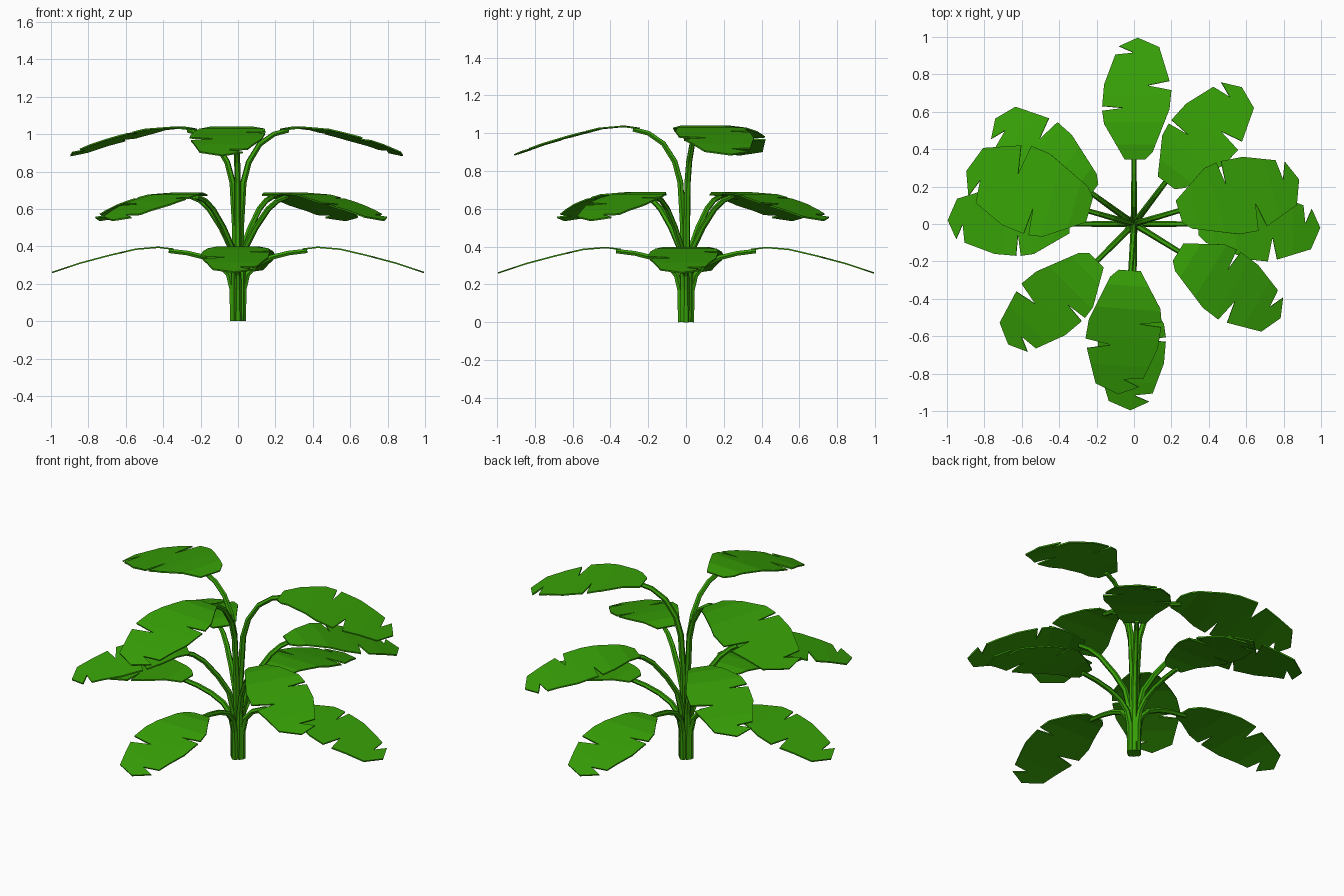
import bpy, bmesh, math
from mathutils import Matrix

if "Cube" in bpy.data.objects:
    bpy.data.objects.remove(bpy.data.objects["Cube"])

green = bpy.data.materials.new("leaf green")
green.diffuse_color = (0.038, 0.35, 0.002, 1)
green.use_nodes = True
green.node_tree.nodes["Principled BSDF"].inputs["Base Color"].default_value = green.diffuse_color

# Leaf outline: (distance along leaf, sideways), with three torn notches
OUTLINE = [(0, .05), (.19, .16), (.26, .17), (.275, .055), (.285, .17), (.40, .16),
           (.56, .10), (.57, 0), (.605, .08), (.65, -.02), (.60, -.135), (.42, -.19),
           (.395, -.07), (.37, -.2), (.27, -.19), (.04, -.10), (0, -.06)]
# Droop of the leaf along its length
DROOP = [(0, 0), (.08, .01), (.2, .0), (.35, -.035), (.5, -.075), (.65, -.125)]


def droop(u):
    for (a, za), (b, zb) in zip(DROOP, DROOP[1:]):
        if u <= b + 1e-5:
            return za + (zb - za) * (u - a) / (b - a)
    return DROOP[-1][1]


def make_leaf(name, angle, width, length, r0, z0, sag):
    bm = bmesh.new()
    bm.faces.new([bm.verts.new((u, v, 0)) for u, v in OUTLINE])
    bmesh.ops.triangulate(bm, faces=bm.faces[:])
    for u, _ in DROOP[1:-1]:
        bmesh.ops.bisect_plane(bm, geom=bm.verts[:] + bm.edges[:] + bm.faces[:],
                               plane_co=(u, 0, 0), plane_no=(1, 0, 0))
    for v in bm.verts:
        u = v.co.x
        v.co = (r0 + u * length, v.co.y * width, z0 + sag * droop(u))
    bmesh.ops.recalc_face_normals(bm, faces=bm.faces[:])
    if sum(f.normal.z for f in bm.faces) < 0:
        bmesh.ops.reverse_faces(bm, faces=bm.faces[:])
    bm.transform(Matrix.Rotation(math.radians(angle), 4, 'Z'))
    me = bpy.data.meshes.new(name)
    bm.to_mesh(me)
    bm.free()
    me.materials.append(green)
    ob = bpy.data.objects.new(name, me)
    bpy.context.collection.objects.link(ob)
    mod = ob.modifiers.new("thickness", 'SOLIDIFY')
    mod.thickness = 0.008
    mod.offset = 0


def make_stem(name, angle, path):
    cu = bpy.data.curves.new(name, 'CURVE')
    cu.dimensions = '3D'
    cu.bevel_depth = 0.019
    cu.bevel_resolution = 1
    cu.use_fill_caps = True
    sp = cu.splines.new('POLY')
    sp.points.add(len(path) - 1)
    a = math.radians(angle)
    for i, (p, (r, z)) in enumerate(zip(sp.points, path)):
        p.co = (r * math.cos(a), r * math.sin(a), z, 1)
        p.radius = 1 - 0.3 * i / (len(path) - 1)
    sp.use_smooth = False
    cu.materials.append(green)
    ob = bpy.data.objects.new(name, cu)
    bpy.context.collection.objects.link(ob)
    # turn the tube into a mesh
    bpy.ops.object.select_all(action='DESELECT')
    ob.select_set(True)
    bpy.context.view_layer.objects.active = ob
    bpy.ops.object.convert(target='MESH')


# Tiers: leaves (angle, width, length scale), leaf start radius and height,
# droop factor, stem path (radius, height)
TIERS = {
    "lower": ([(0, 1, 1), (90, 1, 1), (180, 1, 1), (270, 1, 1)], .345, .385, 1,
              [(.026, 0), (.03, .17), (.05, .25), (.10, .305), (.18, .342), (.27, .364), (.37, .376)]),
    "middle": ([(53, 1.03, 1), (144, 1, 1), (225, 1, 1), (328.5, 1, 1)], .28, .673, 1.08,
               [(.022, 0), (.025, .28), (.05, .4), (.11, .5), (.19, .6), (.25, .645), (.31, .665)]),
    "upper": ([(16.5, 1.12, 1.02), (164, 1.25, 1.06), (266, 1.08, 1.02)], .25, 1.025, 1.12,
              [(.012, 0), (.015, .5), (.03, .74), (.06, .85), (.12, .945), (.20, 1.0), (.28, 1.02)]),
}
for tier, (leaves, r0, z0, sag, path) in TIERS.items():
    for i, (ang, width, length) in enumerate(leaves, 1):
        make_leaf(f"{tier}_leaf_{i}", ang, width, length, r0, z0, sag)
        make_stem(f"{tier}_stem_{i}", ang, path)
